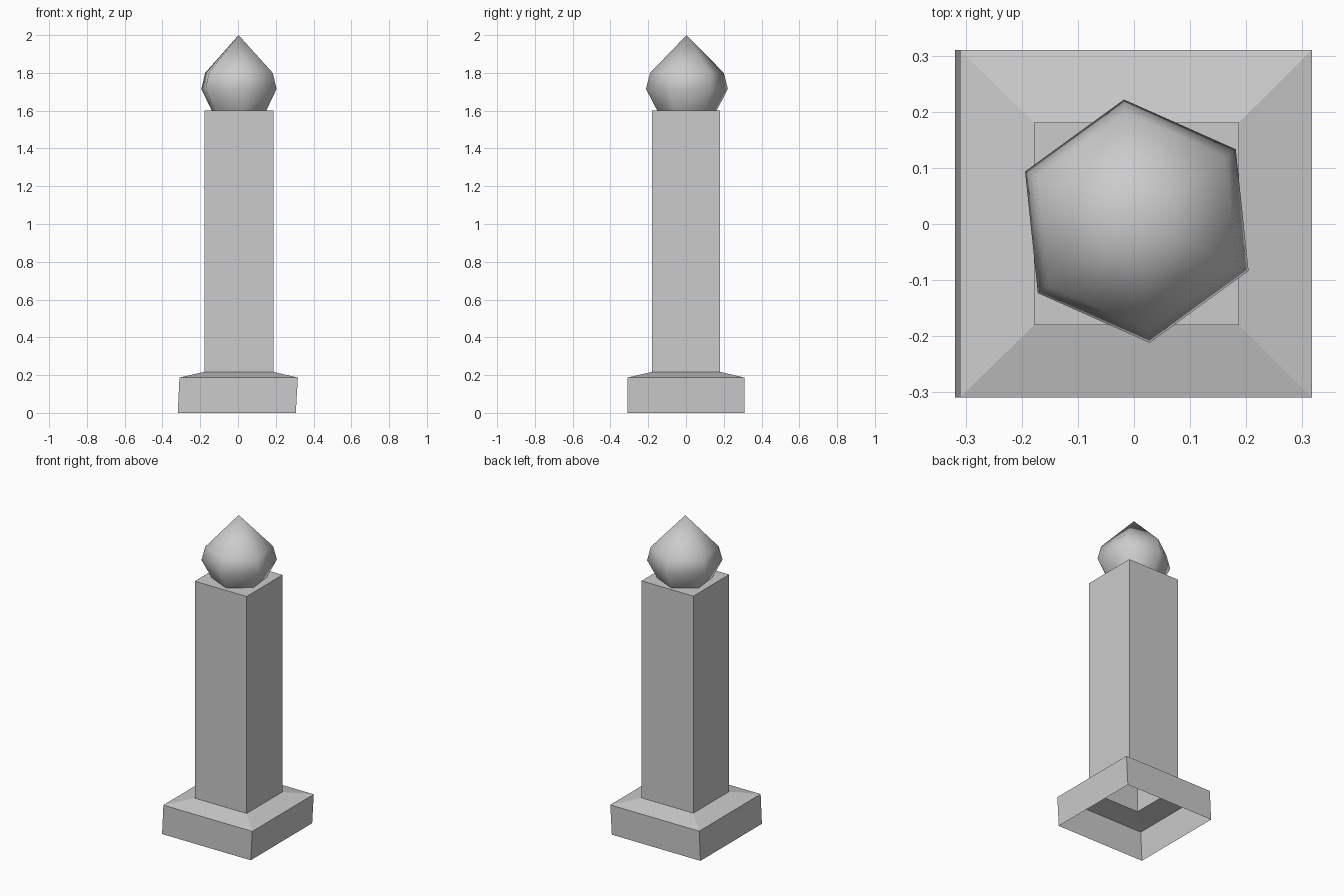
import bpy, bmesh
from math import cos, sin, radians

cube = bpy.data.objects.get("Cube")
if cube:
    bpy.data.objects.remove(cube, do_unlink=True)

STONE = (0.6, 0.6, 0.6, 1.0)
stone = bpy.data.materials.new("grey stone")
stone.use_nodes = True
stone.diffuse_color = STONE
stone.node_tree.nodes["Principled BSDF"].inputs["Base Color"].default_value = STONE


def rectangle(x0, x1, y0, y1, z):
    return [(x0, y0, z), (x1, y0, z), (x1, y1, z), (x0, y1, z)]


def hexagon(radius, z):
    angles = [radians(36 + 60 * i) for i in range(6)]
    return [(0.005 + radius * cos(a), 0.005 + radius * sin(a), z) for a in angles]


def loft(name, rings, apex=None, smooth=False):
    """Skin a stack of rings, closed on top by a cap or a point; open below."""
    bm = bmesh.new()
    loops = [[bm.verts.new(p) for p in ring] for ring in rings]
    n = len(loops[0])
    for low, high in zip(loops, loops[1:]):
        for i in range(n):
            j = (i + 1) % n
            bm.faces.new((low[i], low[j], high[j], high[i]))
    top = loops[-1]
    if apex:
        tip = bm.verts.new(apex)
        for i in range(n):
            bm.faces.new((top[i], top[(i + 1) % n], tip))
    else:
        bm.faces.new(top)
    for face in bm.faces:
        face.smooth = smooth
    mesh = bpy.data.meshes.new(name)
    bm.to_mesh(mesh)
    bm.free()
    mesh.materials.append(stone)
    obj = bpy.data.objects.new(name, mesh)
    bpy.context.collection.objects.link(obj)
    return obj


# Hollow post: slightly leaning plinth, sloped shoulder, square shaft
loft("post", [
    rectangle(-0.319, 0.306, -0.309, 0.31, 0.0),
    rectangle(-0.31, 0.317, -0.309, 0.31, 0.187),
    rectangle(-0.178, 0.187, -0.18, 0.181, 0.217),
    rectangle(-0.178, 0.187, -0.18, 0.181, 1.6),
])

# Six-sided pointed finial
loft("finial", [
    hexagon(0.158, 1.6),
    hexagon(0.218, 1.715),
    hexagon(0.196, 1.8),
], apex=(0.003, 0.003, 2.0), smooth=True)
